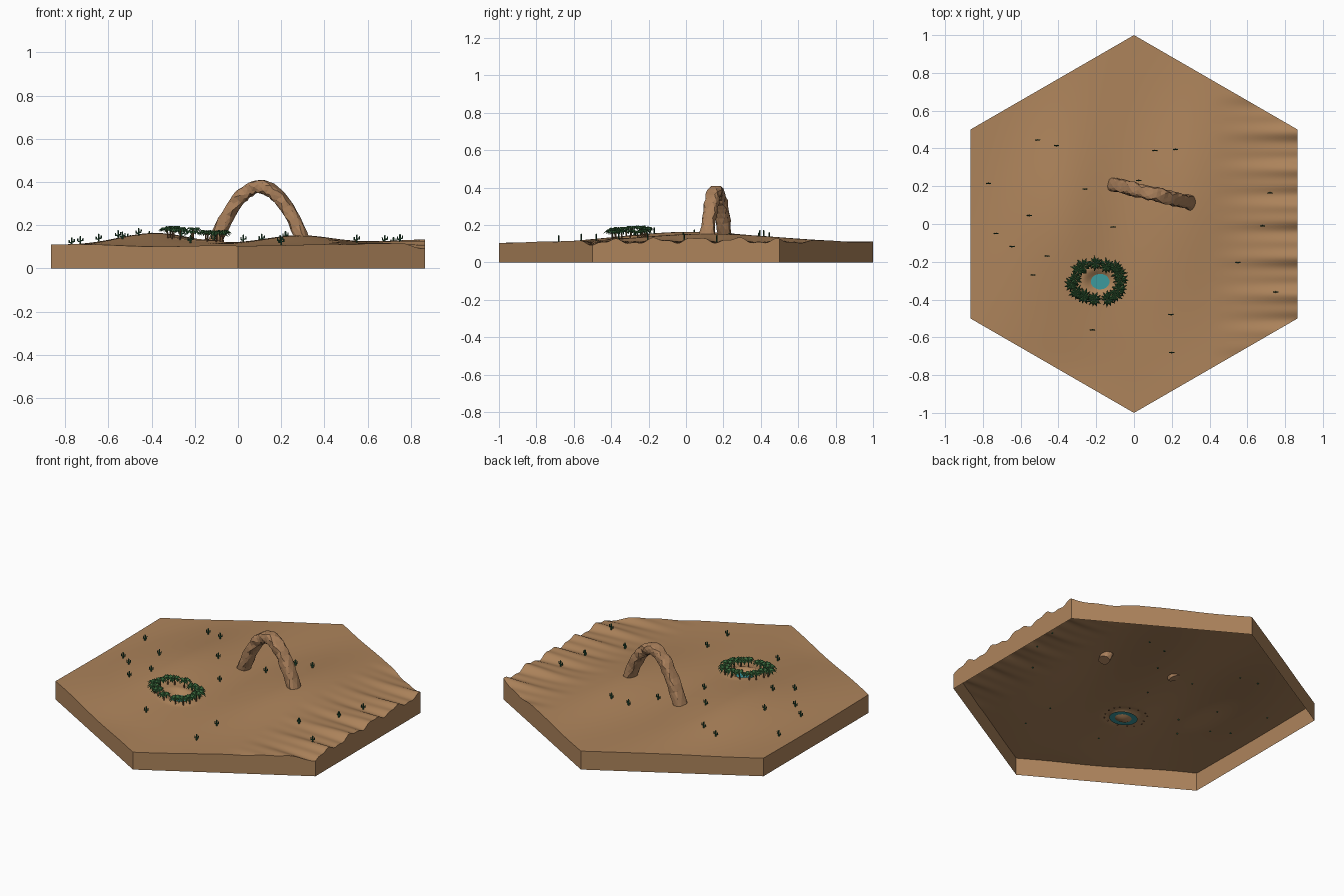
import bpy, bmesh, math, random
from mathutils import Vector, Matrix

random.seed(4)
cube = bpy.data.objects.get("Cube")
if cube:
    bpy.data.objects.remove(cube)


def material(name, rgb):
    m = bpy.data.materials.new(name)
    m.use_nodes = True
    m.diffuse_color = (*rgb, 1)
    m.node_tree.nodes["Principled BSDF"].inputs["Base Color"].default_value = (*rgb, 1)
    return m


SAND = material("sand", (0.42, 0.23, 0.105))
ROCK = material("rock", (0.40, 0.215, 0.105))
WATER = material("water", (0.045, 0.32, 0.34))
LEAF = material("palm leaf", (0.055, 0.17, 0.055))
DARK_LEAF = material("dark palm leaf", (0.03, 0.11, 0.035))
TRUNK = material("palm trunk", (0.16, 0.08, 0.035))
CACTUS = material("cactus green", (0.02, 0.09, 0.04))


def finish(bm, name, mats, smooth=False):
    me = bpy.data.meshes.new(name)
    bm.to_mesh(me)
    bm.free()
    for m in mats:
        me.materials.append(m)
    if smooth:
        for p in me.polygons:
            p.use_smooth = True
        me.set_sharp_from_angle(angle=math.radians(35))
    ob = bpy.data.objects.new(name, me)
    bpy.context.scene.collection.objects.link(ob)
    return ob


def bump(x, y, cx, cy, sx, sy):
    return math.exp(-0.5 * (((x - cx) / sx) ** 2 + ((y - cy) / sy) ** 2))


POND = (-0.18, -0.305)
WATER_Z = 0.115


def height(x, y):
    # broad dunes over a nearly level base
    z = 0.108 + 0.055 * bump(x, y, -0.37, 0.0, 0.17, 0.36)
    z += 0.042 * bump(x, y, 0.29, 0.1, 0.17, 0.38)
    z += 0.012 * bump(x, y, 0.75, 0.15, 0.2, 0.3)
    z -= 0.012 * bump(x, y, -0.35, -0.82, 0.2, 0.15)
    z += 0.003 * math.sin(9 * x - 4 * y)
    # wind ridges towards one side
    t = max(0.0, min(1.0, (x - 0.4) / 0.46)) ** 1.3
    z += t * (0.012 * math.sin(math.tau * y / 0.22) + 0.006 * math.sin(math.tau * y / 0.095 + 1))
    # bowl that holds the pond
    d = math.hypot(x - POND[0], (y - POND[1]) * 1.2)
    w = math.exp(-(d / 0.09) ** 4)
    return z * (1 - w) + (0.1 + 0.015 * min(d / 0.052, 2) ** 2) * w


# Hexagonal tile: subdivided top with walls, open underneath
bm = bmesh.new()
centre = bm.verts.new((0, 0, 0))
corners = [bm.verts.new((math.sin(i * math.pi / 3), math.cos(i * math.pi / 3), 0)) for i in range(6)]
for i in range(6):
    bm.faces.new((centre, corners[(i + 1) % 6], corners[i]))
bmesh.ops.subdivide_edges(bm, edges=bm.edges[:], cuts=63, use_grid_fill=True)
for v in bm.verts:
    v.co.z = height(v.co.x, v.co.y)
rim = [e for e in bm.edges if e.is_boundary]
skirt = bmesh.ops.extrude_edge_only(bm, edges=rim)["geom"]
for v in skirt:
    if isinstance(v, bmesh.types.BMVert):
        v.co.z = 0
bmesh.ops.recalc_face_normals(bm, faces=bm.faces[:])
if max(bm.faces, key=lambda f: abs(f.normal.z)).normal.z < 0:
    bmesh.ops.reverse_faces(bm, faces=bm.faces[:])
finish(bm, "desert_tile", [SAND], smooth=True)

# Pond
bm = bmesh.new()
bmesh.ops.create_circle(bm, cap_ends=True, segments=32, radius=0.082,
                        matrix=Matrix.Translation((*POND, WATER_Z)) @ Matrix.Diagonal((1, 0.85, 1, 1)))
finish(bm, "pond", [WATER])

# Rock arch: lumpy faceted sweep along a parabola
bm = bmesh.new()
along = Vector((0.97, -0.235, 0)).normalized()
across = Vector((-along.y, along.x, 0))
STEPS, SIDES = 26, 10
rings = []
for i in range(STEPS + 1):
    s = -1.02 + 2.03 * i / STEPS
    pos = Vector((0.1, 0.16, 0.378 - 0.255 * s * s)) + along * (0.21 * s)
    tangent = (along * 0.21 + Vector((0, 0, -0.51 * s))).normalized()
    out = across.cross(tangent)
    ring = []
    for k in range(SIDES):
        a = math.tau * (k + 0.5 * (i % 2)) / SIDES
        c, n = math.cos(a), math.sin(a)
        r = random.uniform(0.88, 1.1)
        u = math.copysign(abs(c) ** 0.7, c) * 0.038 * r
        v = math.copysign(abs(n) ** 0.7, n) * 0.031 * r
        ring.append(bm.verts.new(pos + across * u + out * v))
    rings.append(ring)
for i in range(STEPS):
    a, b = rings[i], rings[i + 1]
    for k in range(SIDES):
        j = (k + 1) % SIDES
        if i % 2:
            bm.faces.new((a[k], a[j], b[j]))
            bm.faces.new((a[k], b[j], b[k]))
        else:
            bm.faces.new((a[k], a[j], b[k]))
            bm.faces.new((a[j], b[j], b[k]))
bm.faces.new(rings[0])
bm.faces.new(rings[-1])
bmesh.ops.recalc_face_normals(bm, faces=bm.faces[:])
finish(bm, "rock_arch", [ROCK])


def rod(bm, p, q, r1, r2, sides=6, mat=0):
    p, q = Vector(p), Vector(q)
    turn = (q - p).to_track_quat("Z", "Y").to_matrix().to_4x4()
    made = bmesh.ops.create_cone(bm, cap_ends=True, segments=sides, radius1=r1, radius2=r2,
                                 depth=(q - p).length, matrix=Matrix.Translation((p + q) / 2) @ turn)
    for f in {f for v in made["verts"] for f in v.link_faces}:
        f.material_index = mat


# Palms in an oval around the pond
PALMS = 15
for i in range(PALMS):
    a = math.tau * i / PALMS + random.uniform(-0.1, 0.1)
    k = random.uniform(0.93, 1.06)
    x, y = -0.193 + 0.13 * k * math.cos(a), -0.303 + 0.092 * k * math.sin(a)
    z = height(x, y)
    tall = random.uniform(0.038, 0.046)
    lean = Vector((random.uniform(-0.006, 0.006), random.uniform(-0.006, 0.006), 0))
    base = Vector((x, y, z - 0.004))
    mid = Vector((x, y, z + tall * 0.5)) + lean * 0.3
    top = Vector((x, y, z + tall)) + lean
    bm = bmesh.new()
    rod(bm, base, mid, 0.0045, 0.0035, 5)
    rod(bm, mid, top, 0.0035, 0.003, 5)
    fronds = 11
    for f in range(fronds):
        b = math.tau * (f + random.uniform(-0.2, 0.2)) / fronds
        size = random.uniform(0.036, 0.048)
        d = Vector((math.cos(b), math.sin(b), 0))
        side = Vector((-d.y, d.x, 0)) * 0.0075
        up = Vector((0, 0, 1))
        root = bm.verts.new(top + up * 0.004)
        ridge = bm.verts.new(top + d * size * 0.55 + up * 0.008)
        tip = bm.verts.new(top + d * size - up * random.uniform(0.008, 0.02))
        for sgn in (1, -1):
            edge = bm.verts.new(top + d * size * 0.55 + side * sgn + up * 0.001)
            quads = ((root, edge, ridge), (ridge, edge, tip))
            for n, tri in enumerate(quads):
                face = bm.faces.new(tri if sgn > 0 else tri[::-1])
                face.normal_update()
                if face.normal.z < 0:
                    face.normal_flip()
                face.material_index = 1 if n == 0 and f % 2 else 2
    finish(bm, f"palm_{i + 1}", [TRUNK, LEAF, DARK_LEAF])

# Cacti: a stem with two raised arms
SPOTS = [(-.51, .445), (-.41, .415), (-.77, .215), (-.26, .185), (-.555, .045), (-.73, -.05),
         (-.645, -.12), (-.46, -.17), (-.535, -.27), (-.11, -.015), (-.22, -.56), (.195, -.48),
         (.2, -.68), (.11, .39), (.22, .395), (.025, .23), (.72, .165), (.68, -.01),
         (.55, -.205), (.75, -.36)]
for i, (x, y) in enumerate(SPOTS):
    bm = bmesh.new()
    rod(bm, (0, 0, -0.004), (0, 0, 0.032), 0.0045, 0.0042)
    rod(bm, (0, 0, 0.032), (0, 0, 0.036), 0.0042, 0.002)
    for sgn, low in ((1, 0.014), (-1, 0.01)):
        rod(bm, (0, 0, low), (0.011 * sgn, 0, low + 0.002), 0.003, 0.003)
        rod(bm, (0.011 * sgn, 0, low), (0.012 * sgn, 0, low + 0.014), 0.0032, 0.0025)
    ob = finish(bm, f"cactus_{i + 1}", [CACTUS])
    ob.location = (x, y, height(x, y))
